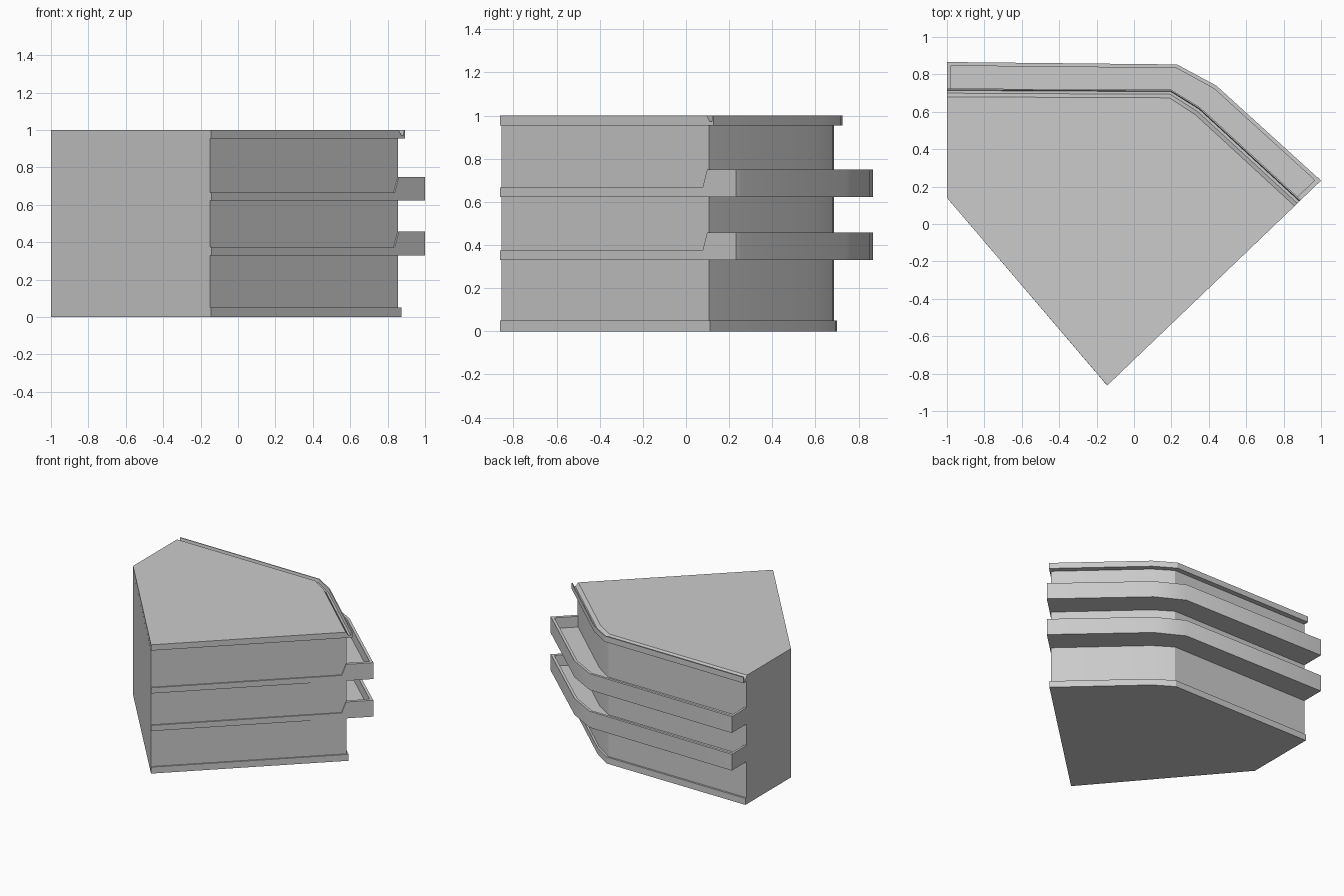
import bpy, bmesh
from math import radians
from mathutils import Vector

if "Cube" in bpy.data.objects:
    bpy.data.objects.remove(bpy.data.objects["Cube"])

# Plan paths along the curved side: wall line and outer balcony line
WALL = [(-1, .685), (.19, .68), (.33, .59), (.856, .107)]
OUTER = [(-1, .866), (.23, .853), (.44, .74), (.993, .238)]
IN = Vector((-.692, .722))      # inward normal of the straight front-right face
WEST, SOUTH = Vector((-1, .14)), Vector((-.15, -.856))


def path(t, out=0.0):
    """Plan line between wall (t=0) and balcony edge (t=1); out pushes the last point."""
    pts = [Vector(a).lerp(Vector(b), t) for a, b in zip(WALL, OUTER)]
    pts[-1] -= IN * out
    return pts


def loft(name, rings):
    """Closed solid through equal-length rings of 3D points."""
    bm = bmesh.new()
    rows = [[bm.verts.new(p) for p in r] for r in rings]
    n = len(rows[0])
    for a, b in zip(rows, rows[1:]):
        for i in range(n):
            j = (i + 1) % n
            bm.faces.new((a[i], a[j], b[j], b[i]))
    bm.faces.new(rows[0])
    bm.faces.new(rows[-1])
    bmesh.ops.recalc_face_normals(bm, faces=bm.faces)
    me = bpy.data.meshes.new(name)
    bm.to_mesh(me)
    bm.free()
    ob = bpy.data.objects.new(name, me)
    bpy.context.collection.objects.link(ob)
    bpy.ops.object.select_all(action='DESELECT')
    ob.select_set(True)
    bpy.context.view_layer.objects.active = ob
    bpy.ops.object.shade_smooth_by_angle(angle=radians(30))
    return ob


def prism(name, plan, z0, z1):
    return loft(name, [[(p[0], p[1], z) for p in plan] for z in (z0, z1)])


def footprint(t, out=0.0):
    return [WEST, SOUTH - IN * out] + path(t, out)[::-1]


def sweep(name, profile, out=0.0):
    """Sweep a (t, z) profile along the curved side."""
    lines = [(path(t, out), z) for t, z in profile]
    return loft(name, [[(l[i].x, l[i].y, z) for l, z in lines] for i in range(4)])


# Main block with base plinth and roof slab
prism("building_body", footprint(0), .05, .955)
prism("base_plinth", footprint(.08, .01), 0, .05)
prism("roof_slab", footprint(-.03, .01), .955, 1)

# Overhanging roof edge with a shallow gutter
sweep("roof_gutter", [(-.03, .955), (.22, .955), (.22, 1), (.18, 1),
                      (.16, .972), (.08, .972), (-.03, 1)], .01)

# Two balconies: floor with parapet, end wall and stepped front band
for i, z0 in enumerate((.33, .622), 1):
    z1, z2 = z0 + .044, z0 + .127
    sweep(f"balcony_{i}", [(-.05, z0), (1, z0), (1, z2), (.89, z2), (.89, z1), (-.05, z1)])
    a, b = path(-.03)[0], path(.89)[0]
    dx = Vector((.018, 0))
    prism(f"balcony_end_wall_{i}", [a, b, b + dx, a + dx], z1, z2)
    elevation = [(-.143, z0), (1, z0), (1, z2), (.86, z2), (.838, z1), (-.143, z1)]
    face = [Vector((x, -.863 + .958 * (x + .143), z)) for x, z in elevation]
    loft(f"front_band_{i}", [face, [p + IN.to_3d() * .025 for p in face]])
